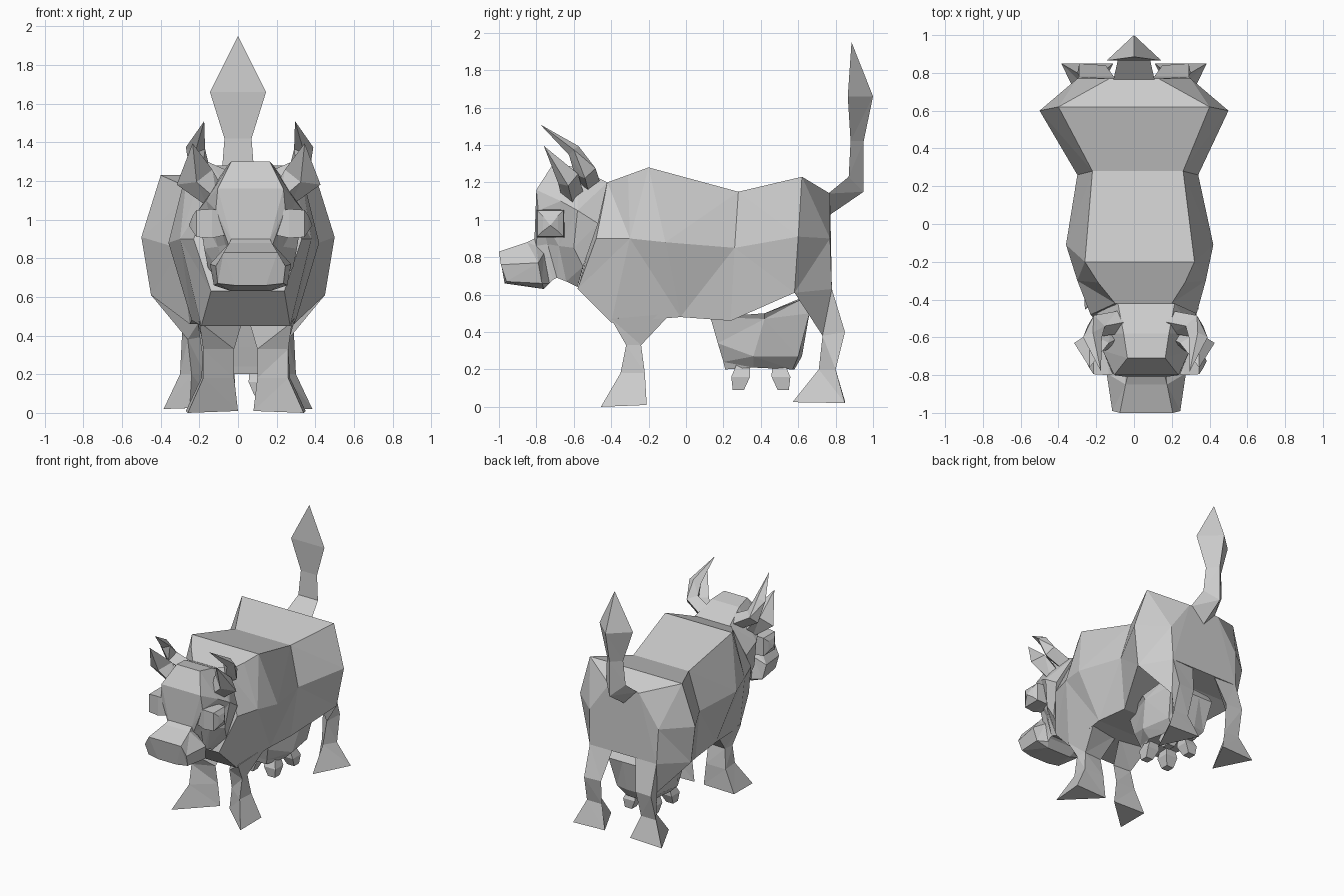
import bpy, bmesh
from mathutils import Vector

HEAD_X = 0.065   # the head and front are turned slightly to one side


def loft(name, rings):
    """Skin a list of closed rings; a one-point ring makes a tip."""
    bm = bmesh.new()
    vs = [[bm.verts.new(p) for p in r] for r in rings]
    for a, b in zip(vs, vs[1:]):
        for i in range(len(a)):
            j = (i + 1) % len(a)
            if len(b) == 1:
                bm.faces.new((a[i], a[j], b[0]))
            else:
                bm.faces.new((a[i], a[j], b[j], b[i]))
    for end in (vs[0], vs[-1]):
        if len(end) > 2:
            bm.faces.new(end)
    bmesh.ops.triangulate(bm, faces=[f for f in bm.faces if len(f.verts) > 3])
    bmesh.ops.recalc_face_normals(bm, faces=bm.faces)
    me = bpy.data.meshes.new(name)
    bm.to_mesh(me)
    bm.free()
    ob = bpy.data.objects.new(name, me)
    bpy.context.collection.objects.link(ob)
    return ob


def mirrored(cx, half):
    """Full ring from the half profile (x, y, z), mirrored around cx."""
    return ([(cx + x, y, z) for x, y, z in half] +
            [(cx - x, y, z) for x, y, z in reversed(half)])


def sided(cx, s, rings):
    """Place rings on the right (s = 1) or left (s = -1) of cx."""
    return [[(cx + s * x, y, z) for x, y, z in r] for r in rings]


def spike(name, cx, s, path, tip):
    """Four-sided tube along (x, y, z, width, depth) points, ending in a tip."""
    pts = [Vector(p[:3]) for p in path] + [Vector(tip)]
    rings = []
    for i, (x, y, z, w, d) in enumerate(path):
        t = (pts[i + 1] - pts[max(i - 1, 0)]).normalized()
        u = Vector((0, 1, 0)).cross(t).normalized()
        v = t.cross(u)
        rings.append([pts[i] + u * w, pts[i] + v * d, pts[i] - u * w, pts[i] - v * d])
    return loft(name, sided(cx, s, rings + [[tip]]))


# Trunk: six-sided sections from neck to rump
loft("body", [
    mirrored(0.05, [(0.15, -0.42, 1.20), (0.28, -0.48, 0.90), (0.19, -0.58, 0.63)]),
    mirrored(0.04, [(0.23, -0.31, 1.24), (0.34, -0.30, 0.90), (0.23, -0.40, 0.45)]),
    mirrored(0.03, [(0.29, -0.20, 1.28), (0.39, -0.11, 0.88), (0.27, -0.03, 0.48)]),
    mirrored(0.02, [(0.24, 0.28, 1.15), (0.32, 0.26, 0.85), (0.27, 0.24, 0.46)]),
    mirrored(0.00, [(0.40, 0.62, 1.23), (0.50, 0.60, 0.91), (0.45, 0.58, 0.61)]),
    mirrored(0.00, [(0.13, 0.77, 1.14), (0.30, 0.77, 0.90), (0.29, 0.78, 0.63)]),
])

# Head: skull, brow, nose bridge and flared muzzle
loft("head", [mirrored(HEAD_X, h) for h in (
    [(0.15, -0.42, 1.20), (0.26, -0.47, 0.98), (0.22, -0.55, 0.75), (0.12, -0.58, 0.64)],
    [(0.12, -0.58, 1.28), (0.27, -0.58, 1.05), (0.24, -0.60, 0.85), (0.12, -0.64, 0.67)],
    [(0.10, -0.71, 1.30), (0.23, -0.67, 1.10), (0.17, -0.68, 0.86), (0.12, -0.69, 0.69)],
    [(0.17, -0.80, 1.16), (0.18, -0.79, 1.05), (0.13, -0.74, 0.87), (0.12, -0.71, 0.68)],
    [(0.10, -0.81, 0.90), (0.11, -0.80, 0.86), (0.12, -0.76, 0.82), (0.12, -0.73, 0.66)],
    [(0.11, -0.85, 0.88), (0.21, -0.79, 0.77), (0.19, -0.77, 0.66), (0.10, -0.76, 0.63)],
    [(0.14, -1.00, 0.83), (0.18, -0.99, 0.76), (0.17, -0.96, 0.67), (0.08, -0.97, 0.66)],
)])

# Tail: triangular section, flat in front and ridged behind, with a tuft
loft("tail", [
    [(-0.11, 0.76, 1.14), (0.11, 0.76, 1.14), (0, 0.76, 1.02)],
    [(-0.085, 0.87, 1.23), (0.085, 0.87, 1.23), (0, 0.95, 1.15)],
    [(-0.07, 0.88, 1.42), (0.07, 0.88, 1.42), (0, 0.95, 1.42)],
    [(-0.145, 0.865, 1.66), (0.145, 0.865, 1.66), (0, 1.0, 1.66)],
    [(0, 0.885, 1.95)],
])

# Udder with a sloped bottom rim
loft("udder", [mirrored(0.02, h) for h in (
    [(0.13, 0.13, 0.48), (0.25, 0.42, 0.50), (0.20, 0.61, 0.57), (0.08, 0.61, 0.58)],
    [(0.12, 0.17, 0.34), (0.23, 0.42, 0.47), (0.19, 0.66, 0.50), (0.07, 0.66, 0.50)],
    [(0.09, 0.20, 0.24), (0.20, 0.36, 0.27), (0.16, 0.60, 0.27), (0.06, 0.62, 0.27)],
    [(0.08, 0.21, 0.20), (0.14, 0.36, 0.21), (0.10, 0.57, 0.20), (0.05, 0.58, 0.20)],
)])

for s, side in ((1, "right"), (-1, "left")):
    # Three-sided legs ending in flared hooves
    loft(f"front_leg_{side}", sided(0.04, s, [
        [(0.24, -0.40, 0.47), (0.26, -0.08, 0.50), (0.01, -0.12, 0.50)],
        [(0.22, -0.32, 0.33), (0.21, -0.24, 0.33), (0.06, -0.25, 0.33)],
        [(0.22, -0.35, 0.18), (0.23, -0.22, 0.18), (0.06, -0.22, 0.18)],
        [(0.30, -0.455, 0.0), (0.31, -0.21, 0.01), (0.04, -0.22, 0.01)],
    ]))
    loft(f"back_leg_{side}", sided(0, s, [
        [(0.45, 0.58, 0.61), (0.29, 0.78, 0.63), (0.10, 0.77, 0.63)],
        [(0.26, 0.73, 0.38), (0.29, 0.85, 0.40), (0.15, 0.84, 0.40)],
        [(0.24, 0.71, 0.20), (0.30, 0.80, 0.20), (0.17, 0.80, 0.20)],
        [(0.25, 0.57, 0.025), (0.385, 0.85, 0.02), (0.11, 0.85, 0.03)],
    ]))

    # Bulging eye with a pointed outer facet
    eye = [[(x, -0.725 + r * a, 0.98 + r * b)
            for a, b in ((-1, -1), (1, -1), (1, 1), (-1, 1))]
           for x, r in ((0.13, 0.06), (0.20, 0.075), (0.28, 0.07), (0.30, 0.04))]
    loft(f"eye_{side}", sided(HEAD_X, s, eye + [[(0.32, -0.725, 0.97)]]))

    # Broad ears and curved horns
    spike(f"ear_{side}", 0.055, s,
          [(0.17, -0.60, 1.11, 0.06, 0.06), (0.28, -0.63, 1.22, 0.10, 0.06)],
          (0.29, -0.76, 1.395))
    spike(f"horn_{side}", 0.06, s,
          [(0.14, -0.52, 1.20, 0.06, 0.06), (0.26, -0.54, 1.26, 0.06, 0.06),
           (0.28, -0.60, 1.37, 0.05, 0.035)],
          (0.235, -0.78, 1.51))

    # Teats
    for y, d in ((0.31, -0.03), (0.49, 0.03)):
        loft(f"teat_{side}", sided(0.02, s, [
            [(x + r * a, y + k * d + r * b, z)
             for a, b in ((-1, -1), (1, -1), (1, 1), (-1, 1))]
            for x, k, r, z in ((0.07, 0, 0.03, 0.25), (0.085, 0.6, 0.05, 0.16),
                               (0.095, 1, 0.03, 0.09))]))
